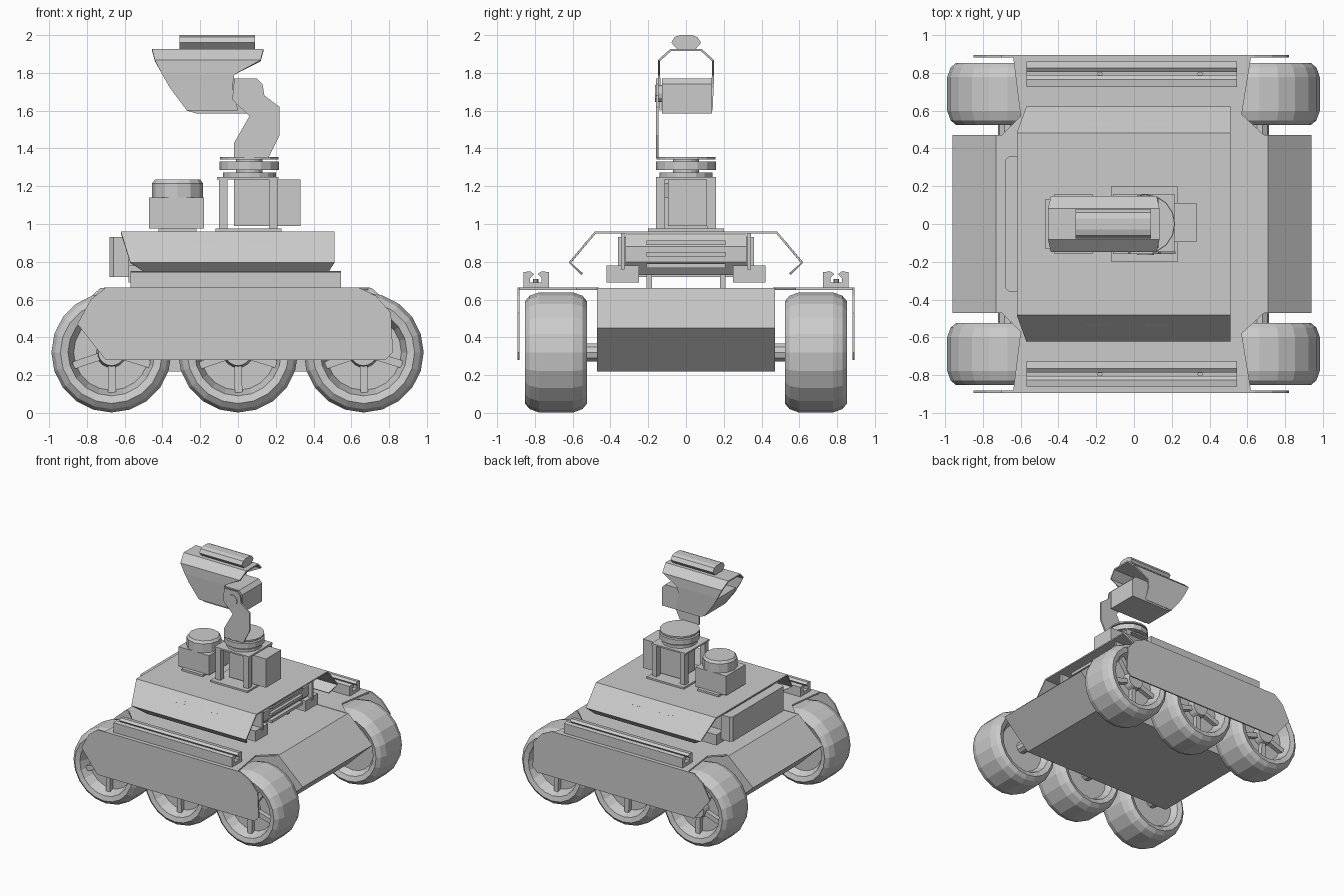
import bpy, bmesh, math
from mathutils import Matrix, Vector


def finish(name, bm):
    bmesh.ops.recalc_face_normals(bm, faces=bm.faces)
    me = bpy.data.meshes.new(name)
    bm.to_mesh(me)
    bm.free()
    ob = bpy.data.objects.new(name, me)
    bpy.context.collection.objects.link(ob)
    return ob


def place(axis, p, d):
    return {'x': (d, p[0], p[1]), 'y': (p[0], d, p[1]), 'z': (p[0], p[1], d)}[axis]


def prism(name, axis, pts, a, b):
    """Closed profile extruded along an axis from a to b."""
    bm = bmesh.new()
    lo = [bm.verts.new(place(axis, p, a)) for p in pts]
    hi = [bm.verts.new(place(axis, p, b)) for p in pts]
    bm.faces.new(lo)
    bm.faces.new(hi)
    for i in range(len(pts)):
        j = (i + 1) % len(pts)
        bm.faces.new((lo[i], lo[j], hi[j], hi[i]))
    return finish(name, bm)


def box(name, x0, x1, y0, y1, z0, z1):
    return prism(name, 'z', [(x0, y0), (x1, y0), (x1, y1), (x0, y1)], z0, z1)


def ribbon(name, rows, thick):
    """Folded sheet running along x; rows are (y, z, x0, x1)."""
    bm = bmesh.new()
    vs = [(bm.verts.new((a, y, z)), bm.verts.new((b, y, z))) for y, z, a, b in rows]
    for p, q in zip(vs, vs[1:]):
        bm.faces.new((p[0], p[1], q[1], q[0]))
    ob = finish(name, bm)
    mod = ob.modifiers.new("Thickness", 'SOLIDIFY')
    mod.thickness, mod.offset = thick, 0
    return ob


def lathe(name, profile, n, axis, centre):
    """Profile of (radius, distance along axis), spun about the axis."""
    bm = bmesh.new()
    vs = [bm.verts.new((r, 0, h)) for r, h in profile]
    es = [bm.edges.new(e) for e in zip(vs, vs[1:])]
    bmesh.ops.spin(bm, geom=vs + es, cent=(0, 0, 0), axis=(0, 0, 1),
                   angle=math.tau, steps=n, use_merge=True)
    bmesh.ops.remove_doubles(bm, verts=bm.verts, dist=1e-4)
    if axis == 'y':
        bm.transform(Matrix.Rotation(-math.pi / 2, 4, 'X'))
    bm.transform(Matrix.Translation(Vector(centre)))
    return finish(name, bm)


def disc(name, r, z0, z1, x, n=16):
    return lathe(name, [(0, z0), (r, z0), (r, z1), (0, z1)], n, 'z', (x, 0, 0))


# Hull with sloped nose and tail
prism("hull", 'y', [(-0.73, 0.66), (-0.96, 0.45), (-0.72, 0.22), (0.70, 0.22),
                    (0.94, 0.45), (0.71, 0.66)], -0.47, 0.47)

# Wheels: rounded tyre, recessed rim, spokes, hub and axle
TYRE = [(0, -0.10), (0.20, -0.10), (0.23, -0.15), (0.27, -0.165), (0.30, -0.14),
        (0.318, -0.09), (0.318, 0.09), (0.30, 0.14), (0.27, 0.165), (0.23, 0.155),
        (0.20, 0.07), (0.08, 0.07), (0.07, 0.13), (0, 0.13)]
for s, side in ((-1, "front"), (1, "back")):
    for x, pos in ((-0.67, "left"), (0, "middle"), (0.665, "right")):
        tag = f"{side}_{pos}"
        prof = [(r, h * s) for r, h in TYRE]
        lathe("wheel_" + tag, prof, 20, 'y', (x, s * 0.688, 0.32))
        lathe("axle_" + tag, [(0, 0.44), (0.05, 0.44), (0.05, 0.60), (0, 0.60)] if s > 0 else
              [(0, -0.60), (0.05, -0.60), (0.05, -0.44), (0, -0.44)], 10, 'y', (x, 0, 0.32))
        for k in range(5):
            sp = box("spoke_" + tag, 0.05, 0.22, -0.02, 0.02, -0.02, 0.02)
            sp.matrix_world = (Matrix.Translation((x, s * 0.775, 0.32))
                               @ Matrix.Rotation(k * math.tau / 5 + 0.3, 4, 'Y'))

    # Fender top and hanging side skirt
    fender = [(-0.71, 0.46), (-0.60, 0.57), (-0.64, 0.89), (0.62, 0.89), (0.57, 0.58), (0.70, 0.46)]
    prism("fender_" + side, 'z', [(x, y * s) for x, y in fender], 0.65, 0.663)
    skirt = [(-0.70, 0.28), (0.78, 0.28), (0.82, 0.32), (0.81, 0.53), (0.73, 0.62),
             (0.64, 0.663), (-0.70, 0.663), (-0.78, 0.60), (-0.85, 0.47)]
    prism("skirt_" + side, 'y', skirt, s * 0.882, s * 0.893)

    # Equipment rail with two lipped ridges
    rail = [(0.725, 0.663), (0.86, 0.663), (0.86, 0.745), (0.825, 0.75), (0.805, 0.735),
            (0.825, 0.715), (0.825, 0.69), (0.765, 0.69), (0.765, 0.715), (0.785, 0.735),
            (0.765, 0.75), (0.725, 0.745)]
    prism("rail_" + side, 'x', [(y * s, z) for y, z in rail], -0.57, 0.545)
    for x in (-0.18, 0.35):
        disc("rail_bolt_" + side, 0.014, 0.69, 0.71, x, 8).location.y = s * 0.795

    # Brackets, support boxes and posts under the upper shell
    ys = sorted((s * 0.25, s * 0.42))
    box("support_box_" + side, 0.28, 0.46, *ys, 0.69, 0.78)
    box("support_box_rear_" + side, -0.58, -0.40, *ys, 0.69, 0.78)
    ys = sorted((s * 0.325, s * 0.345))
    box("shell_bracket_" + side, 0.38, 0.47, *ys, 0.76, 0.95)
    for x in (-0.4, 0.3):
        box("support_post_" + side, x, x + 0.04, *sorted((s * 0.18, s * 0.21)), 0.655, 0.74)
    for x in (-0.25, 0.06):
        slot = box("shell_slot_" + side, x, x + 0.12, -0.005, 0.005, -0.012, 0.012)
        slot.matrix_world = (Matrix.Translation((0, s * 0.528, 0.90))
                             @ Matrix.Rotation(s * 0.72, 4, 'X'))

# Upper shell: folded sheet open at the ends
ribbon("upper_shell", [(-0.55, 0.735, -0.47, 0.47), (-0.615, 0.795, -0.57, 0.51),
                       (-0.48, 0.955, -0.62, 0.51), (0.48, 0.955, -0.62, 0.51),
                       (0.615, 0.795, -0.57, 0.51), (0.55, 0.735, -0.47, 0.47)], 0.012)
prism("electronics_bay", 'y', [(-0.60, 0.73), (0.38, 0.73), (0.44, 0.80), (0.44, 0.88),
                               (0.38, 0.945), (-0.60, 0.945)], -0.32, 0.32)
for z in (0.78, 0.84, 0.90):
    box("bay_vent", 0.43, 0.465, -0.21, 0.21, z - 0.012, z + 0.012)
prism("rear_box", 'z', [(-0.58, -0.36), (-0.58, 0.36), (-0.66, 0.36), (-0.68, 0.34),
                        (-0.68, -0.34), (-0.66, -0.36)], 0.72, 0.93)

# Round sensor on a square base
box("sensor_base", -0.47, -0.18, -0.13, 0.13, 0.975, 1.14)
box("sensor_foot", -0.42, -0.22, -0.16, 0.16, 0.955, 0.977)
lathe("sensor_drum", [(0, 1.14), (0.135, 1.14), (0.135, 1.215), (0.12, 1.235), (0, 1.235)],
      12, 'z', (-0.32, 0, 0))

# Mast frame: foot plate, four posts, motor box and top plate
box("mast_foot", -0.12, 0.23, -0.20, 0.20, 0.958, 0.975)
for x in (-0.10, 0.165):
    for y in (-0.16, 0.11):
        box("mast_post", x, x + 0.045, y, y + 0.05, 0.97, 1.24)
box("motor_box", -0.02, 0.33, -0.095, 0.11, 0.99, 1.235)
box("mast_plate", -0.11, 0.215, -0.16, 0.16, 1.235, 1.248)

# Turntable stack
disc("turntable_core", 0.07, 1.24, 1.35, 0.06)
disc("turntable_lower", 0.14, 1.25, 1.272, 0.06)
disc("turntable_middle", 0.158, 1.285, 1.33, 0.06)
disc("turntable_top", 0.155, 1.342, 1.355, 0.06)

# Single-sided bent neck plate
neck = [(-0.02, 1.35), (0.16, 1.35), (0.22, 1.47), (0.22, 1.62), (0.14, 1.68), (0.13, 1.74),
        (0.10, 1.77), (-0.02, 1.77), (-0.03, 1.66), (0.06, 1.57), (-0.02, 1.43)]
prism("neck_plate", 'y', neck, -0.158, -0.145)
lathe("neck_pivot", [(0, -0.165), (0.045, -0.165), (0.045, -0.12), (0, -0.12)],
      12, 'y', (0.06, 0, 1.69))

# Camera head: body, open hood and top lamp
prism("head_body", 'y', [(-0.27, 1.60), (-0.36, 1.72), (-0.38, 1.77), (0.10, 1.77),
                         (0.13, 1.74), (0.13, 1.585), (-0.22, 1.585)], -0.128, 0.138)
half = [(0.135, 1.60, -0.27, 0.0), (0.14, 1.72, -0.36, -0.03), (0.143, 1.79, -0.40, -0.02),
        (0.143, 1.865, -0.44, 0.12), (0.08, 1.922, -0.455, 0.135)]
ribbon("head_hood", [(-y, z, a, b) for y, z, a, b in half] + half[::-1], 0.012)
prism("head_lamp", 'x', [(-0.045, 1.925), (0.05, 1.925), (0.08, 1.96), (0.06, 1.99),
                         (0.03, 2.0), (-0.03, 2.0), (-0.06, 1.99), (-0.078, 1.96)], -0.31, 0.09)
